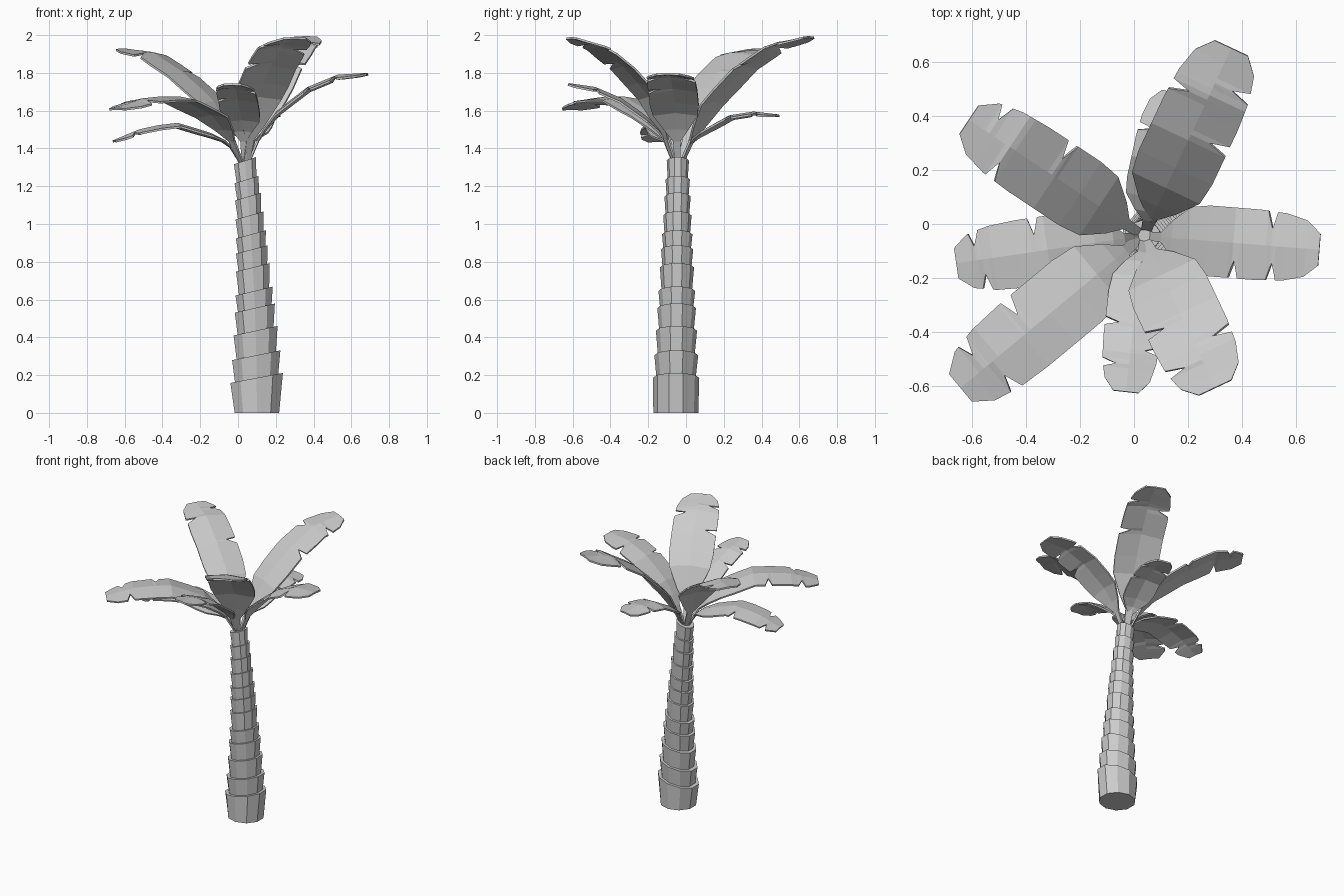
import bpy
import bmesh
from math import cos, sin, pi
from mathutils import Vector

cube = bpy.data.objects.get("Cube")
if cube:
    bpy.data.objects.remove(cube)

grey = bpy.data.materials.new("plain_grey")
grey.use_nodes = True
colour = (0.6, 0.6, 0.6, 1)
grey.diffuse_color = colour
grey.node_tree.nodes["Principled BSDF"].inputs["Base Color"].default_value = colour


def finish(bm, name):
    bmesh.ops.recalc_face_normals(bm, faces=bm.faces)
    mesh = bpy.data.meshes.new(name)
    bm.to_mesh(mesh)
    bm.free()
    mesh.materials.append(grey)
    obj = bpy.data.objects.new(name, mesh)
    bpy.context.collection.objects.link(obj)
    return obj


def lerp(a, b, t):
    return a + (b - a) * t


def sample(points, t):
    """Value at t on a line through (t, value) points."""
    for (t0, v0), (t1, v1) in zip(points, points[1:]):
        if t <= t1:
            return lerp(v0, v1, (t - t0) / (t1 - t0))
    return points[-1][1]


# Trunk: overlapping flared rings with slanted tops
SIDES = 10
ring_tops = [0.185, 0.305, 0.435, 0.555, 0.645, 0.77, 0.865, 0.945, 1.045, 1.145, 1.235, 1.335]


def trunk_ring(bm, z, radius, slope, stretch):
    t = z / 1.35
    centre = Vector((lerp(0.1, 0.035, t * t), lerp(-0.054, -0.043, t), z))
    verts = []
    for i in range(SIDES):
        a = 2 * pi * (i + 0.5) / SIDES
        x = radius * stretch * cos(a)
        verts.append(bm.verts.new(centre + Vector((x, radius * sin(a), slope * x))))
    return verts


bm = bmesh.new()
bottom = 0
for i, top in enumerate(ring_tops):
    slope = 0.19 + 0.012 * i
    radius = 0.058 + 0.075 * (1 - top / 1.35)
    stretch = 1.04 + 0.2 * max(0, 1 - top / 0.75)
    if i == 0:
        low = trunk_ring(bm, 0, 0.119, 0, 1.04)
    else:
        low = trunk_ring(bm, bottom, radius * 0.87, slope, stretch)
    high = trunk_ring(bm, top, radius, slope, stretch)
    for j in range(SIDES):
        k = (j + 1) % SIDES
        bm.faces.new((low[j], low[k], high[k], high[j]))
    bm.faces.new(low[::-1])
    bm.faces.new(high)
    bottom = top - 0.03
finish(bm, "trunk")

# Frond outline: half width along the length, and the stops of the height curve
OUTLINE = [(0, 0.12), (0.08, 0.15), (0.14, 0.5), (0.24, 0.92), (0.35, 1),
           (0.65, 1), (0.8, 0.95), (0.92, 0.8), (1, 0.45)]
STOPS = [0, 0.1, 0.25, 0.5, 0.75, 1]


def notch_rows(t):
    return [t - 0.03, t, t + 0.025]


def side_width(t, notches):
    width = sample(OUTLINE, t)
    for n in notches:
        before, _, after = notch_rows(n)
        if before < t < after:
            width *= sample([(before, 1), (n, 0.5), (after, 1)], t)
    return width


def frond(name, tip_x, tip_y, half_width, heights, left_notch, right_notches):
    crown = Vector((0.035, -0.043))
    along = Vector((tip_x, tip_y)) - crown
    length = along.length
    along.normalize()
    left = Vector((-along.y, along.x))
    curve = list(zip(STOPS, [1.32] + heights))
    stops = {t for t, w in OUTLINE} | {0.5}
    for n in [left_notch] + right_notches:
        stops.update(notch_rows(n))
    bm = bmesh.new()
    rows = []
    for t in sorted(stops):
        p = crown + along * lerp(0.02, length, t)
        row = []
        for w in (side_width(t, [left_notch]), 0, -side_width(t, right_notches)):
            q = p + left * w * half_width
            z = sample(curve, t) - 0.13 * half_width * w * w
            row.append(bm.verts.new((q.x, q.y, z)))
        rows.append(row)
    for a, b in zip(rows, rows[1:]):
        for c in (0, 1):
            bm.faces.new((a[c], a[c + 1], b[c + 1], b[c]))
    obj = finish(bm, name)
    thick = obj.modifiers.new("thickness", "SOLIDIFY")
    thick.thickness = 0.011
    thick.offset = 0


frond("frond_back_high", 0.36, 0.65, 0.15, [1.47, 1.66, 1.84, 1.955, 1.99], 0.72, [0.53, 0.81])
frond("frond_back_low", 0.15, 0.485, 0.105, [1.44, 1.5, 1.57, 1.59, 1.575], 0.72, [0.53, 0.8])
frond("frond_back_right", -0.61, 0.385, 0.14, [1.48, 1.66, 1.8, 1.905, 1.925], 0.76, [0.515, 0.88])
frond("frond_right_low", -0.655, -0.145, 0.125, [1.43, 1.48, 1.53, 1.51, 1.44], 0.85, [0.56, 0.89])
frond("frond_front_right", -0.64, -0.605, 0.145, [1.47, 1.59, 1.67, 1.67, 1.61], 0.82, [0.61, 0.87])
frond("frond_front", -0.03, -0.62, 0.105, [1.47, 1.56, 1.66, 1.72, 1.74], 0.72, [0.55, 0.82])
frond("frond_front_left", 0.3, -0.605, 0.148, [1.48, 1.69, 1.84, 1.95, 1.985], 0.71, [0.54, 0.81])
frond("frond_left", 0.685, -0.095, 0.13, [1.47, 1.6, 1.72, 1.785, 1.795], 0.72, [0.51, 0.73])
